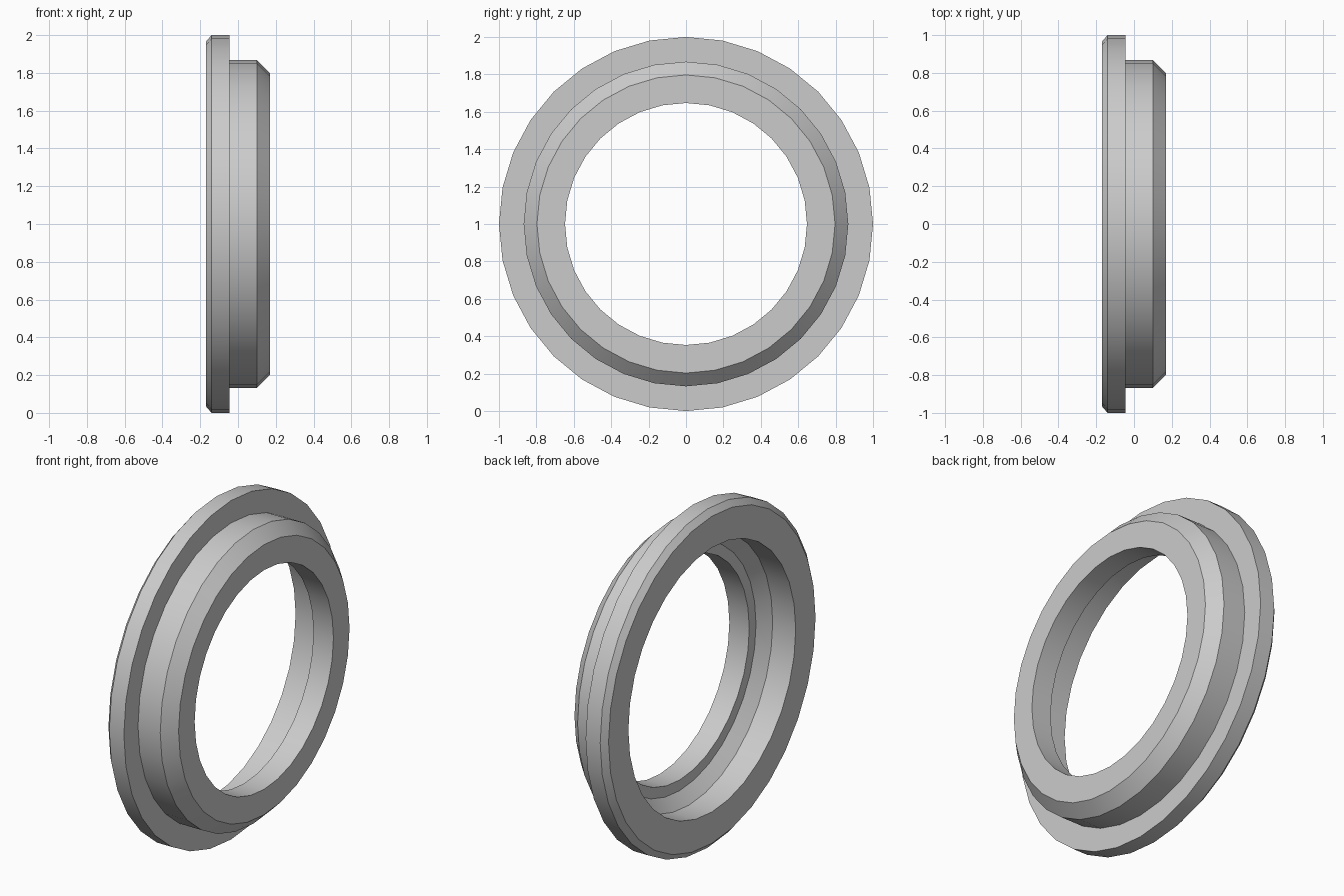
import bpy, bmesh, math
from mathutils import Matrix, Vector

cube = bpy.data.objects.get("Cube")
if cube:
    bpy.data.objects.remove(cube, do_unlink=True)

SIDES = 32

# Single grey material
grey = bpy.data.materials.new("light grey")
grey.use_nodes = True
colour = (0.6, 0.6, 0.6, 1)
grey.diffuse_color = colour
grey.node_tree.nodes["Principled BSDF"].inputs["Base Color"].default_value = colour

# Closed cross-section as (x, radius): flange, collar, then stepped bore
profile = [
    (-0.17, 0.965), (-0.14, 1.0), (-0.045, 1.0),
    (-0.045, 0.868), (0.10, 0.868), (0.17, 0.797),
    (0.17, 0.647), (0.04, 0.647), (0.04, 0.71),
    (-0.02, 0.78), (-0.17, 0.78),
]

# Sweep the cross-section around the x axis
bm = bmesh.new()
rings = []
for i in range(SIDES):
    turn = Matrix.Rotation(math.tau * i / SIDES, 3, "X")
    rings.append([bm.verts.new(turn @ Vector((x, 0, r)) + Vector((0, 0, 1)))
                  for x, r in profile])
for i, ring in enumerate(rings):
    after = rings[(i + 1) % SIDES]
    for j in range(len(profile)):
        k = (j + 1) % len(profile)
        bm.faces.new((ring[j], ring[k], after[k], after[j]))
bmesh.ops.recalc_face_normals(bm, faces=bm.faces)

mesh = bpy.data.meshes.new("flanged_ring")
bm.to_mesh(mesh)
bm.free()
mesh.materials.append(grey)
ring_object = bpy.data.objects.new("flanged_ring", mesh)
bpy.context.collection.objects.link(ring_object)

# Smooth round walls with crisp rims
bpy.ops.object.select_all(action="DESELECT")
ring_object.select_set(True)
bpy.context.view_layer.objects.active = ring_object
bpy.ops.object.shade_smooth_by_angle(angle=math.radians(30))
